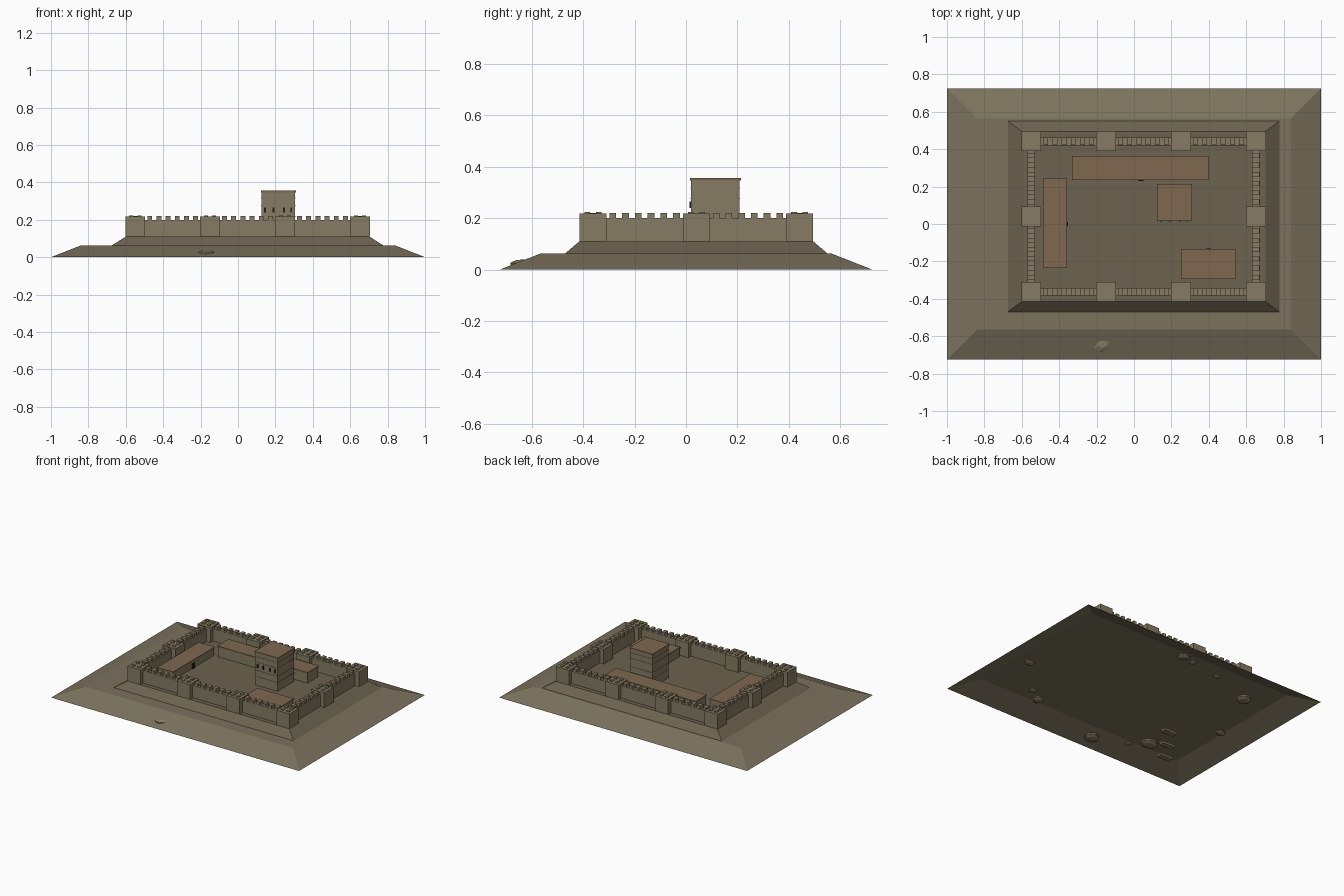
import bpy, bmesh, math, random
from mathutils import Matrix, Vector

if "Cube" in bpy.data.objects:
    bpy.data.objects.remove(bpy.data.objects["Cube"])

random.seed(4)


def material(name, rgb):
    m = bpy.data.materials.new(name)
    m.diffuse_color = (*rgb, 1)
    m.use_nodes = True
    m.node_tree.nodes["Principled BSDF"].inputs["Base Color"].default_value = m.diffuse_color
    return m


STONE = material("stone", (0.24, 0.20, 0.125))
EARTH = material("earth", (0.20, 0.17, 0.11))
YARD = material("yard", (0.15, 0.125, 0.08))
ROOF = material("roof", (0.21, 0.14, 0.08))
DARK = material("dark", (0.015, 0.013, 0.01))


def finish(bm, name, mat):
    me = bpy.data.meshes.new(name)
    bm.to_mesh(me)
    bm.free()
    ob = bpy.data.objects.new(name, me)
    me.materials.append(mat)
    bpy.context.collection.objects.link(ob)
    return ob


def boxes(name, mat, items):
    """items: (x0, x1, y0, y1, z0, z1) each"""
    bm = bmesh.new()
    for x0, x1, y0, y1, z0, z1 in items:
        mtx = Matrix.Translation(((x0 + x1) / 2, (y0 + y1) / 2, (z0 + z1) / 2)) \
            @ Matrix.Diagonal((x1 - x0, y1 - y0, z1 - z0, 1))
        bmesh.ops.create_cube(bm, size=1, matrix=mtx)
    return finish(bm, name, mat)


def terrace(name, mat, low, high, z0, z1):
    """Sloped rectangular shell with a flat top and an open bottom"""
    bm = bmesh.new()

    def ring(r, z):
        x0, x1, y0, y1 = r
        return [bm.verts.new((x, y, z)) for x, y in ((x0, y0), (x1, y0), (x1, y1), (x0, y1))]
    a, b = ring(low, z0), ring(high, z1)
    for i in range(4):
        j = (i + 1) % 4
        bm.faces.new((a[i], a[j], b[j], b[i]))
    bm.faces.new(b)
    return finish(bm, name, mat)


# Earth mound and the raised platform
terrace("mound", EARTH, (-1, 1, -0.725, 0.725), (-0.84, 0.84, -0.565, 0.565), 0, 0.063)
terrace("platform", YARD, (-0.675, 0.777, -0.47, 0.55), (-0.60, 0.703, -0.415, 0.495), 0.063, 0.11)

# Towers around the perimeter
XS, YS = (-0.549, -0.15, 0.251, 0.652), (-0.362, 0.04, 0.442)
H = 0.0525
G, WALL_TOP, TOP = 0.11, 0.2, 0.221
towers, studs = [], []
for i, x in enumerate(XS):
    for j, y in enumerate(YS):
        if j == 1 and i in (1, 2):
            continue
        towers.append((x - H, x + H, y - H, y + H, G, TOP - 0.003))
        for sx in (-1, 1):
            for sy in (-1, 1):
                cx, cy = x + sx * 0.022, y + sy * 0.022
                studs.append((cx - 0.011, cx + 0.011, cy - 0.011, cy + 0.011, TOP - 0.01, TOP + 0.003))
boxes("towers", STONE, towers)
boxes("tower_studs", STONE, studs)

# Curtain walls and their battlements
T = 0.021
walls, merlons = [], []


def curtain(a, b, c, along_x):
    def add(out, p, q, z0, z1, t):
        out.append((p, q, c - t, c + t, z0, z1) if along_x else (c - t, c + t, p, q, z0, z1))
    add(walls, a, b, G, WALL_TOP, T)
    n = 6
    step = (b - a) / n
    for k in range(n):
        m = a + (k + 0.5) * step
        add(merlons, m - 0.013, m + 0.013, WALL_TOP, TOP, T - 0.001)


for y in (YS[0], YS[2]):
    for a, b in zip(XS, XS[1:]):
        curtain(a + H, b - H, y, True)
for x in (XS[0], XS[3]):
    for a, b in zip(YS, YS[1:]):
        curtain(a + H, b - H, x, False)
boxes("curtain_walls", STONE, walls)
boxes("merlons", STONE, merlons)

# Keep with an overhanging roof slab, shallow stone courses and slits
kx0, kx1, ky0, ky1 = 0.126, 0.305, 0.02, 0.209
boxes("keep", STONE, [(kx0, kx1, ky0, ky1, G, 0.347)])
boxes("keep_courses", STONE, [(kx0 - 0.002, kx1 + 0.002, ky0 - 0.002, ky1 + 0.002, z, z + 0.004)
                              for z in (0.17, 0.215, 0.275, 0.315)])
boxes("keep_roof", ROOF, [(kx0 - 0.004, kx1 + 0.004, ky0 - 0.004, ky1 + 0.004, 0.347, 0.356)])
boxes("keep_slits", DARK, [(x - 0.005, x + 0.005, ky0 - 0.006, ky0 + 0.004, 0.24, 0.265)
                           for x in (0.145, 0.19, 0.245, 0.285)])

# Courtyard halls with flat roofs and doors
halls = {
    "back_hall": (-0.332, 0.398, 0.235, 0.364, 0.19),
    "left_hall": (-0.487, -0.358, -0.235, 0.243, 0.172),
    "front_hall": (0.252, 0.545, -0.294, -0.134, 0.18),
}
for name, (x0, x1, y0, y1, z) in halls.items():
    e = 0.004
    boxes(name, STONE, [(x0 + e, x1 - e, y0 + e, y1 - e, G, z - 0.01)])
    boxes(name + "_roof", ROOF, [(x0, x1, y0, y1, z - 0.01, z)])
boxes("doors", DARK, [(0.025, 0.05, 0.231, 0.241, G, 0.15),
                      (-0.365, -0.354, -0.012, 0.012, G, 0.145),
                      (0.388, 0.412, -0.14, -0.13, G, 0.15)])

# Boulders buried in the open underside of the mound
bm = bmesh.new()
for x, y, r in ((-0.165, -0.63, 0.06), (-0.51, -0.45, 0.065), (-0.61, 0.40, 0.06), (-0.77, -0.03, 0.04),
                (0.79, -0.13, 0.04), (0.43, -0.47, 0.045), (0.54, -0.39, 0.03), (0.06, 0.58, 0.045),
                (-0.03, 0.57, 0.03), (-0.27, 0.53, 0.03), (-0.39, -0.52, 0.03)):
    mtx = Matrix.Translation((x, y, r * 0.34)) @ Matrix.Rotation(random.random() * 3, 4, 'Z') \
        @ Matrix.Diagonal((r, r * 0.85, r * 0.33, 1))
    bmesh.ops.create_uvsphere(bm, u_segments=8, v_segments=5, radius=1, matrix=mtx)
finish(bm, "boulders", STONE)

# Sunken stone slabs
boxes("slabs", STONE, [(x - 0.05, x + 0.05, y - 0.02, y + 0.02, 0.02, 0.035)
                       for x, y in ((-0.52, -0.26), (-0.62, -0.40), (-0.71, -0.53))])
